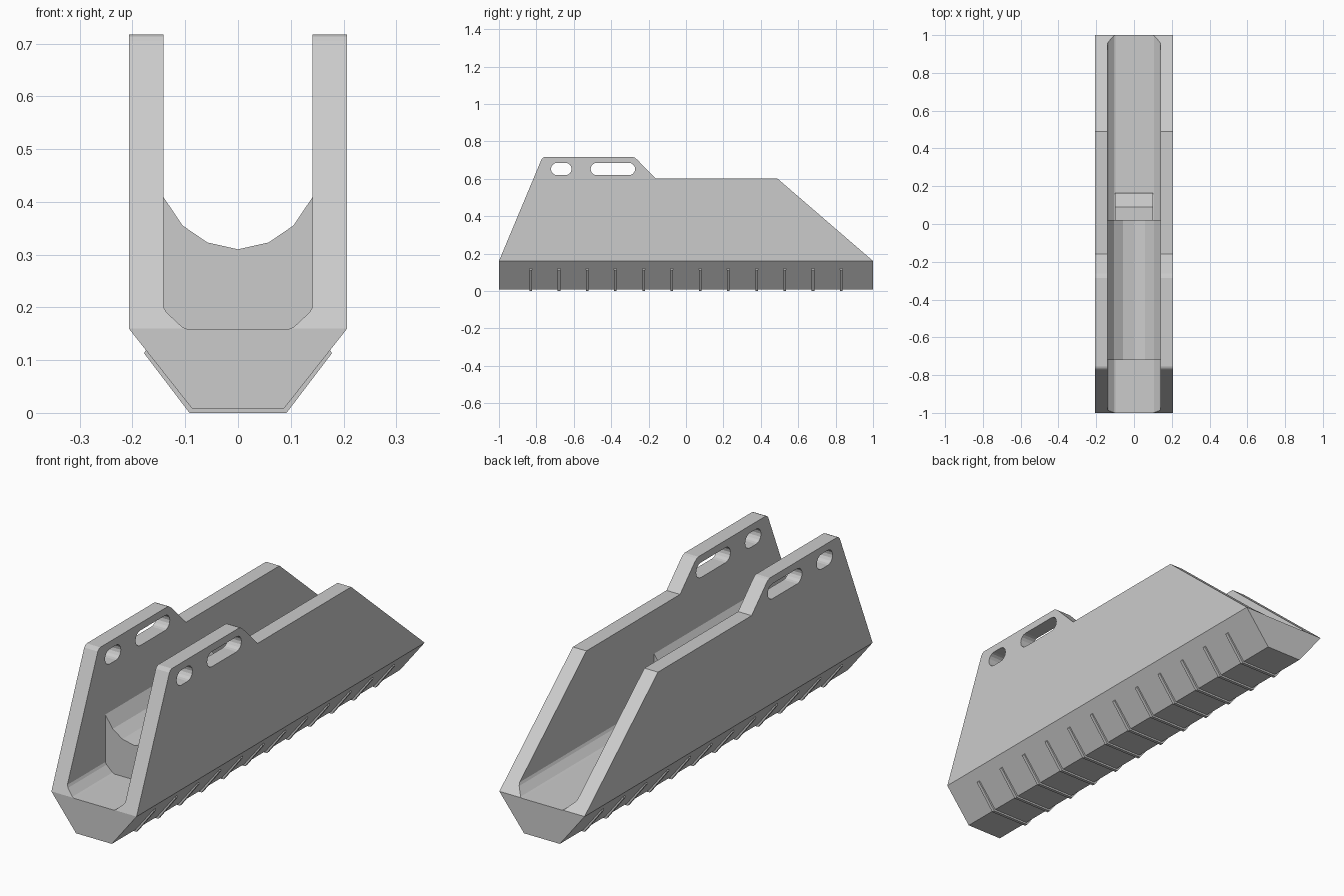
import bpy, bmesh, math

if "Cube" in bpy.data.objects:
    bpy.data.objects.remove(bpy.data.objects["Cube"])


def prism(name, profiles, axis, lo, hi):
    """Extrude closed profiles: axis 'Y' takes (x, z) points, axis 'X' takes (y, z)."""
    bm = bmesh.new()
    for prof in profiles:
        def ring(d):
            return [bm.verts.new((a, d, z) if axis == 'Y' else (d, a, z)) for a, z in prof]
        r0, r1 = ring(lo), ring(hi)
        bm.faces.new(r0)
        bm.faces.new(r1[::-1])
        n = len(prof)
        for i in range(n):
            bm.faces.new((r0[i], r1[i], r1[(i + 1) % n], r0[(i + 1) % n]))
    bmesh.ops.recalc_face_normals(bm, faces=bm.faces)
    me = bpy.data.meshes.new(name)
    bm.to_mesh(me)
    bm.free()
    ob = bpy.data.objects.new(name, me)
    bpy.context.collection.objects.link(ob)
    return ob


def mirrored(half):
    """Complete a right-half profile across x = 0."""
    return half + [(-x, z) for x, z in reversed(half) if x > 0]


def slot(y0, y1, z, r, n=8):
    pts = []
    for cy, start in ((y1 - r, -90), (y0 + r, 90)):
        for i in range(n + 1):
            a = math.radians(start + 180 * i / n)
            pts.append((cy + r * math.cos(a), z + r * math.sin(a)))
    return pts


def cut(target, tool, op):
    tool.hide_render = True
    m = target.modifiers.new(op, 'BOOLEAN')
    m.operation, m.object, m.solver = op, tool, 'EXACT'
    bpy.context.view_layer.objects.active = target
    bpy.ops.object.modifier_apply(modifier=m.name)
    bpy.data.objects.remove(tool)


# Trough body: U cross-section trimmed by the side silhouette
trough = prism("trough_body", [mirrored([
    (0.087, 0.008), (0.207, 0.16), (0.207, 0.8), (0.141, 0.8),
    (0.141, 0.20), (0.135, 0.19), (0.106, 0.163), (0.097, 0.159)])], 'Y', -1, 1)
side = [(-1.1, -0.079), (-0.772, 0.705), (-0.765, 0.713), (-0.755, 0.717),
        (-0.287, 0.717), (-0.275, 0.713), (-0.262, 0.703), (-0.16, 0.60),
        (0.49, 0.60), (1.1, 0.074), (1.1, -0.1), (-1.1, -0.1)]
cut(trough, prism("side_trim", [side], 'X', -0.5, 0.5), 'INTERSECT')

# Slots through both walls
cut(trough, prism("slot_cutter", [slot(-0.722, -0.612, 0.652, 0.033),
                                  slot(-0.51, -0.272, 0.652, 0.033)], 'X', -0.5, 0.5), 'DIFFERENCE')

# Concave cradle inside the channel
prism("cradle", [mirrored([(0.142, 0.15), (0.142, 0.41), (0.105, 0.355),
                           (0.058, 0.323), (0, 0.31)])], 'Y', -0.72, 0.02)

# Sloped stop behind the cradle
prism("rear_stop", [[(0.0, 0.15), (0.0, 0.26), (0.09, 0.26),
                     (0.165, 0.185), (0.165, 0.15)]], 'X', -0.10, 0.10)

# Ribs wrapping the underside
for i in range(12):
    y = -0.83 + i * 1.66 / 11
    prism(f"under_rib_{i + 1}", [mirrored([(0.092, 0), (0.178, 0.113),
                                           (0.174, 0.12), (0.16, 0.12)])], 'Y', y - 0.007, y + 0.007)
